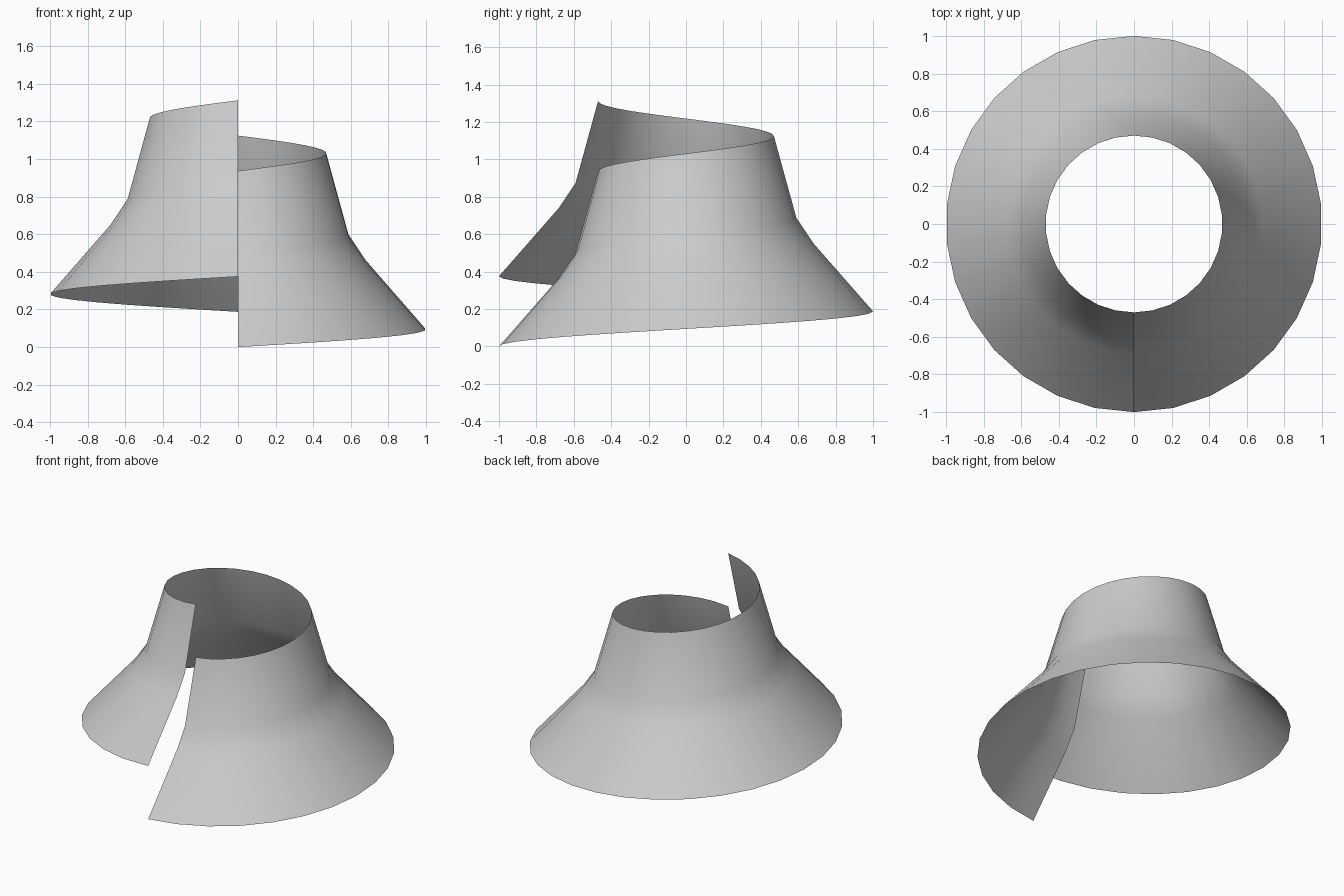
import bpy
from math import tau

if "Cube" in bpy.data.objects:
    bpy.data.objects.remove(bpy.data.objects["Cube"])

# Wall profile as (radius, height), standing at the front on the -y axis
PROFILE = [(1.0, 0.0), (0.68, 0.365), (0.59, 0.50), (0.47, 0.937)]
RISE = 0.375      # climb over one full turn
STEPS = 30

mesh = bpy.data.meshes.new("spiral_bell_shell")
mesh.from_pydata([(0, -r, z) for r, z in PROFILE],
                 [(i, i + 1) for i in range(len(PROFILE) - 1)], [])
shell = bpy.data.objects.new("spiral_bell_shell", mesh)
bpy.context.collection.objects.link(shell)

# One helical turn of the profile makes the open, flared shell
screw = shell.modifiers.new("helical_turn", 'SCREW')
screw.axis = 'Z'
screw.angle = tau
screw.screw_offset = RISE
screw.steps = screw.render_steps = STEPS
screw.use_smooth_shade = True
screw.use_normal_calculate = True
